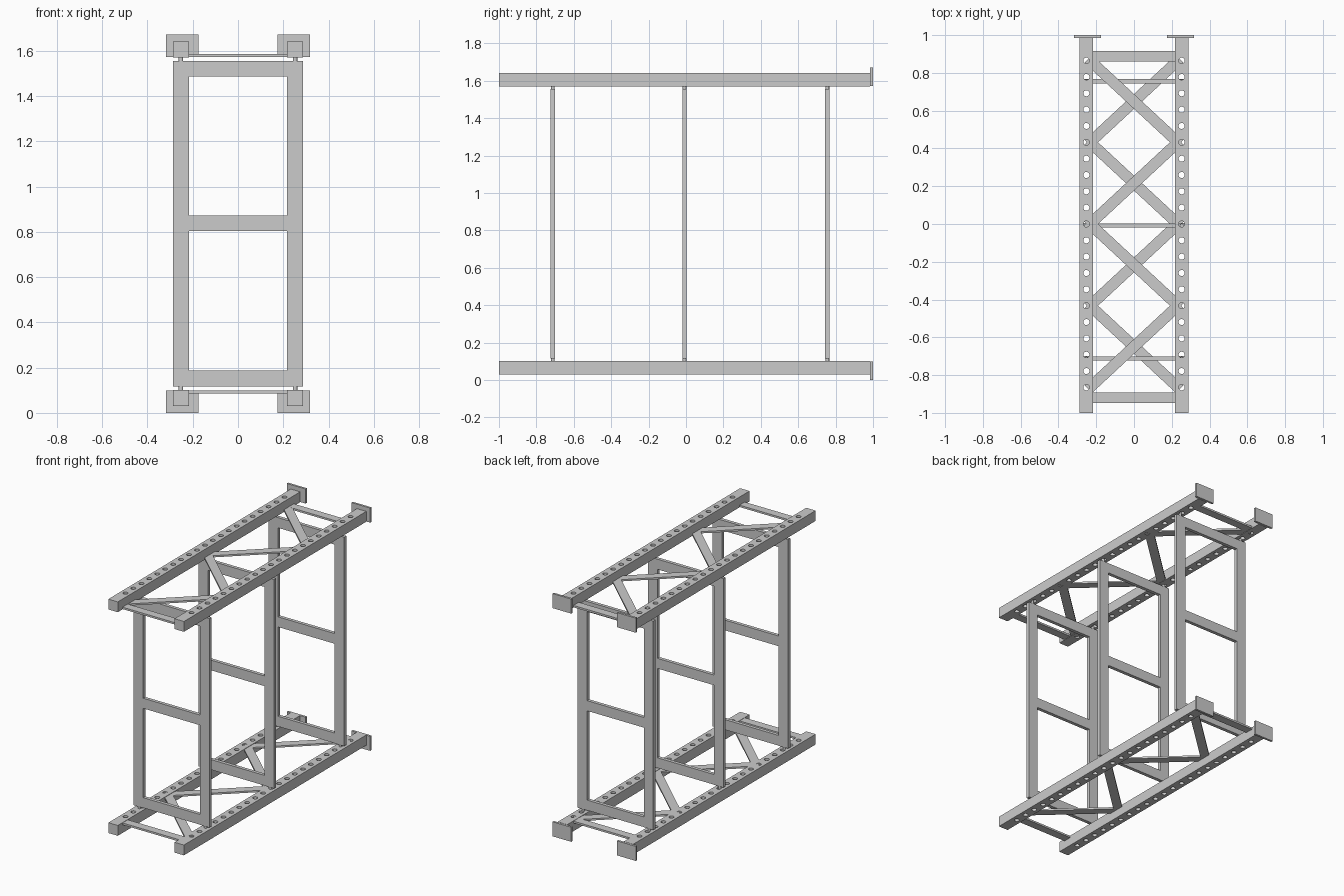
import bpy, bmesh, math
from mathutils import Matrix, Vector

if "Cube" in bpy.data.objects:
    bpy.data.objects.remove(bpy.data.objects["Cube"])

MID_Z = 0.836            # mirror height between lower and upper ladder
RAIL_X = 0.252
PITCH = 0.0865           # hole spacing


def finish(name, bm):
    bmesh.ops.recalc_face_normals(bm, faces=bm.faces)
    me = bpy.data.meshes.new(name)
    bm.to_mesh(me)
    bm.free()
    ob = bpy.data.objects.new(name, me)
    bpy.context.collection.objects.link(ob)
    return ob


def add_box(bm, center, size, angle=0.0):
    m = (Matrix.Translation(center) @ Matrix.Rotation(angle, 4, 'Z')
         @ Matrix.Diagonal((*size, 1)))
    bmesh.ops.create_cube(bm, size=1, matrix=m)


def box(name, center, size, angle=0.0):
    bm = bmesh.new()
    add_box(bm, center, size, angle)
    return finish(name, bm)


def add_cyl(bm, center, radius, depth, sides=24):
    bmesh.ops.create_cone(bm, cap_ends=True, segments=sides, radius1=radius,
                          radius2=radius, depth=depth, matrix=Matrix.Translation(center))


def select_only(ob):
    bpy.ops.object.select_all(action='DESELECT')
    ob.select_set(True)
    bpy.context.view_layer.objects.active = ob


def drilled_rail(name, x, z):
    rail = box(name, (x, -0.0075, z), (0.072, 1.985, 0.071))
    bm = bmesh.new()
    for i in range(-10, 11):
        add_cyl(bm, (x, i * PITCH, z), 0.016, 0.2)
    cutter = finish("hole_cutter", bm)
    cutter.hide_render = True
    mod = rail.modifiers.new("holes", 'BOOLEAN')
    mod.operation = 'DIFFERENCE'
    mod.solver = 'EXACT'
    mod.object = cutter
    select_only(rail)
    bpy.ops.object.modifier_apply(modifier=mod.name)
    bpy.data.objects.remove(cutter)
    bpy.ops.object.shade_smooth_by_angle()


def ladder(level, s):
    # s = -1 lower ladder, +1 upper ladder; the zigzag is flipped between them
    rail_z = MID_Z + s * 0.770
    plate_z = MID_Z + s * 0.786
    brace_z = MID_Z + s * 0.743
    for side, sx in (("left", -1), ("right", 1)):
        drilled_rail(f"{level}_{side}_rail", sx * RAIL_X, rail_z)
        box(f"{level}_{side}_end_plate", (sx * 0.246, 0.9925, plate_z), (0.143, 0.015, 0.1))
    # flat cross bars at both ends
    for end, y in (("front", -0.92), ("back", 0.888)):
        box(f"{level}_{end}_cross_bar", (0, y, brace_z), (0.45, 0.057, 0.013))
    # zigzag of flat braces
    step = 5 * PITCH
    pts = [Vector((s * 0.233 * (-1 if k % 2 == 0 else 1), k * step)) for k in range(-2, 3)]
    for n, (a, b) in enumerate(zip(pts, pts[1:])):
        d, c = b - a, (a + b) / 2
        box(f"{level}_diagonal_brace_{n + 1}", (c.x, c.y, brace_z),
            (d.length + 0.025, 0.058, 0.012), math.atan2(d.y, d.x))


def ladder_frame(name, y):
    # two uprights and three rungs
    bm = bmesh.new()
    for sx in (-1, 1):
        add_box(bm, (sx * RAIL_X, y, MID_Z), (0.072, 0.024, 1.439))
    for z in (0.1525, 0.8375, 1.5205):
        add_box(bm, (0, y, z), (0.434, 0.0235, 0.07))
    finish(name, bm)
    # pins joining the frame to the rails
    bm = bmesh.new()
    for sx in (-1, 1):
        for sz in (-1, 1):
            add_cyl(bm, (sx * RAIL_X, y, MID_Z + sz * 0.73), 0.010, 0.05, 20)
    pins = finish(name + "_pins", bm)
    select_only(pins)
    bpy.ops.object.shade_smooth_by_angle()


ladder("lower", -1)
ladder("upper", 1)
for label, y in (("front", -0.712), ("middle", -0.008), ("back", 0.756)):
    ladder_frame(f"{label}_upright_frame", y)
